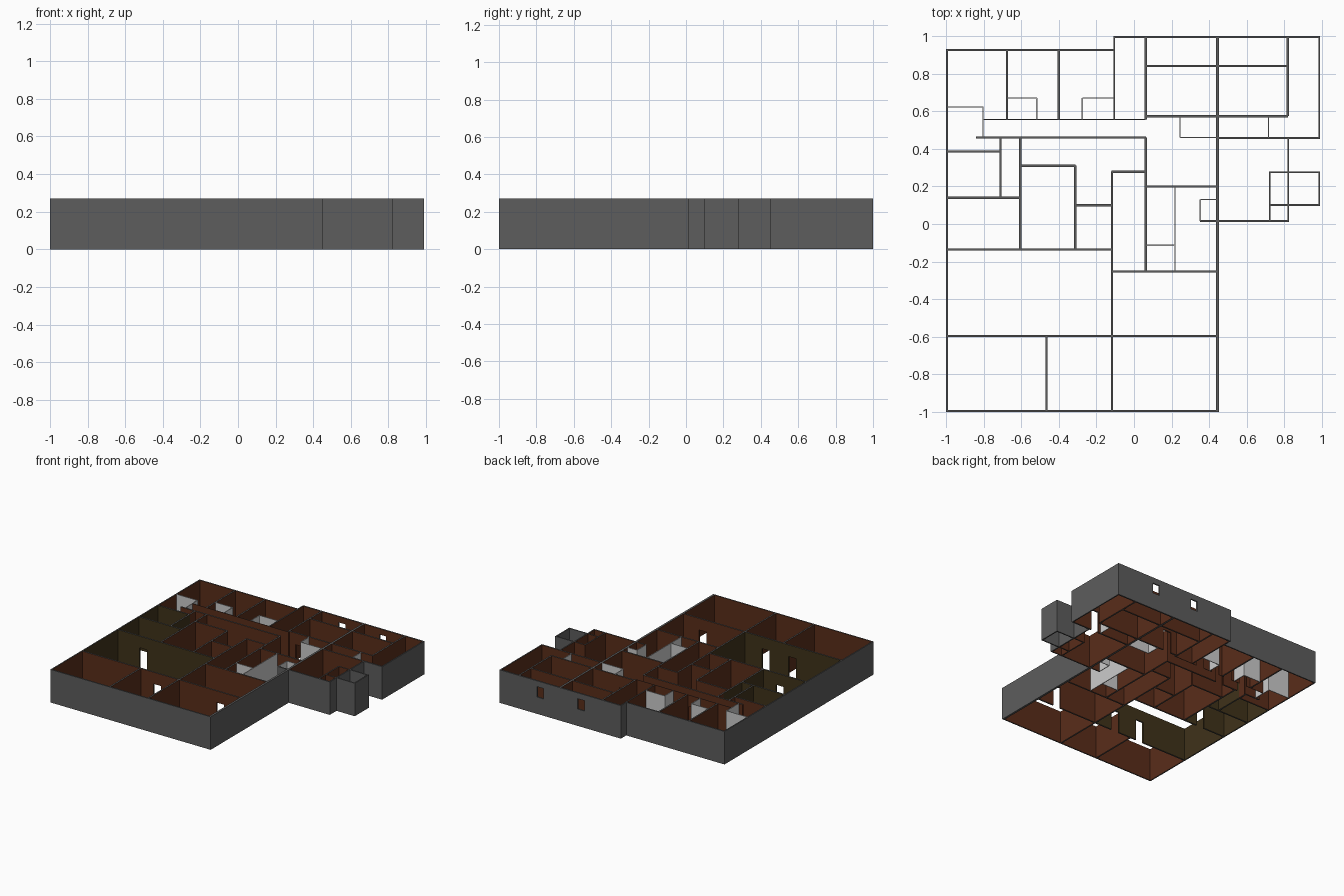
import bpy, bmesh
from mathutils import Vector

if "Cube" in bpy.data.objects:
    bpy.data.objects.remove(bpy.data.objects["Cube"])

H = 0.27            # wall height
DOOR_W, DOOR_H = 0.07, 0.175


def material(name, rgb):
    m = bpy.data.materials.new(name)
    m.diffuse_color = (*rgb, 1)
    m.use_nodes = True
    m.node_tree.nodes["Principled BSDF"].inputs["Base Color"].default_value = m.diffuse_color
    return m


MATS = [material("dark_grey", (0.11, 0.11, 0.11)),
        material("red_brown", (0.10, 0.026, 0.01)),
        material("olive_brown", (0.05, 0.032, 0.01))]

# Room zones as x0, y0, x1, y1
INSIDE = [(-1, -1, 0.45, 0.93), (-0.105, 0.46, 0.99, 1), (0.44, 0.015, 0.82, 0.46)]
OLIVE = [(-1, -0.6, -0.12, -0.135), (-1, -0.135, -0.605, 0.385)]
CUT_X = [-0.605, -0.117, 0.82]
CUT_Y = [-0.595, -0.135, 0.015, 0.385, 0.457, 0.925]


def within(p, zones):
    return any(a < p.x < c and b < p.y < d for a, b, c, d in zones)


def paint(f):
    """Tops and outer faces are grey, room faces brown."""
    if abs(f.normal.z) > 0.5:
        return 0
    p = f.calc_center_median() + f.normal * 0.012
    if within(p, OLIVE):
        return 2
    return 1 if within(p, INSIDE) else 0


def wall(name, axis, pos, a, b, doors=(), t=0.012, painted=True):
    """Extrude a wall elevation with door notches; axis is the run direction."""
    outline = [(a, 0)]
    for d in sorted(doors):
        l, r = d - DOOR_W / 2, d + DOOR_W / 2
        outline += [(l, 0), (l, DOOR_H), (r, DOOR_H), (r, 0)]
    outline += [(b, 0), (b, H), (a, H)]

    def place(u, z, off):
        return (u, pos + off, z) if axis == "x" else (pos + off, u, z)

    bm = bmesh.new()
    face = bm.faces.new([bm.verts.new(place(u, z, -t / 2)) for u, z in outline])
    new = bmesh.ops.extrude_face_region(bm, geom=[face])["geom"]
    shift = Vector((0, t, 0)) if axis == "x" else Vector((t, 0, 0))
    bmesh.ops.translate(bm, vec=shift,
                        verts=[v for v in new if isinstance(v, bmesh.types.BMVert)])
    if painted:
        # split long walls where one room colour meets another
        for c in (CUT_X if axis == "x" else CUT_Y):
            if a + 0.02 < c < b - 0.02:
                co = (c, 0, 0) if axis == "x" else (0, c, 0)
                no = (1, 0, 0) if axis == "x" else (0, 1, 0)
                bmesh.ops.bisect_plane(bm, geom=bm.verts[:] + bm.edges[:] + bm.faces[:],
                                       plane_co=co, plane_no=no)
    bmesh.ops.recalc_face_normals(bm, faces=bm.faces)
    bm.normal_update()
    me = bpy.data.meshes.new(name)
    if painted:
        for m in MATS:
            me.materials.append(m)
        for f in bm.faces:
            f.material_index = paint(f)
    bm.to_mesh(me)
    bm.free()
    ob = bpy.data.objects.new(name, me)
    bpy.context.collection.objects.link(ob)
    return ob


# Outer walls
back = wall("back_outer_wall", "x", 0.994, -0.11, 0.99)
for i, w in enumerate([(0.925, -1, -0.105), (-0.995, -1, 0.45), (0.015, 0.35, 0.825),
                       (0.102, 0.72, 0.99), (0.275, 0.72, 0.99)]):
    wall(f"outer_wall_x_{i}", "x", *w, t=0.01)
for i, w in enumerate([(-0.995, -1, 0.93), (0.985, 0.455, 1), (0.82, 0.01, 0.46),
                       (0.985, 0.10, 0.28), (-0.105, 0.555, 1), (0.722, 0.015, 0.28)]):
    wall(f"outer_wall_y_{i}", "y", *w, t=0.01)

# Room partitions running along x, with door positions
for i, w in enumerate([
        (0.84, 0.06, 0.82), (0.573, 0.06, 0.82, [0.16]),
        (0.46, -0.84, 0.065, [-0.66, -0.45]), (0.457, 0.44, 0.99, [0.77]),
        (0.385, -1, -0.71), (0.14, -1, -0.6), (-0.135, -1, -0.12, [-0.76]),
        (-0.595, -1, 0.45, [-0.55, -0.31, 0.26]), (-0.253, -0.12, 0.44),
        (0.31, -0.605, -0.31), (0.278, -0.12, 0.065), (0.1, -0.315, -0.12),
        (0.2, 0.06, 0.44)]):
    wall(f"partition_x_{i}", "x", *w)

# Room partitions running along y
for i, w in enumerate([
        (-0.675, 0.555, 0.93), (-0.4, 0.555, 0.93), (0.062, 0.555, 1),
        (0.818, 0.573, 1), (-0.71, 0.14, 0.46), (-0.605, -0.13, 0.46),
        (-0.312, -0.13, 0.31), (-0.117, -1, 0.28), (0.062, -0.253, 0.46),
        (-0.465, -1, -0.6)]):
    wall(f"partition_y_{i}", "y", *w)
wall("spine_wall", "y", 0.444, -1, 1, t=0.017)
wall("corridor_screen", "x", 0.555, -0.8, 0.06, [-0.6, -0.45, -0.33, -0.18], t=0.004)

# Thin plain grey closet and cubicle walls
for i, w in enumerate([(0.622, -1, -0.8), (0.67, -0.675, -0.515), (0.67, -0.275, -0.105),
                       (0.46, 0.245, 0.44), (0.13, 0.35, 0.44), (-0.113, 0.06, 0.22)]):
    wall(f"closet_wall_x_{i}", "x", *w, t=0.006, painted=False)
for i, w in enumerate([(-0.802, 0.46, 0.622), (-0.517, 0.555, 0.67), (-0.275, 0.555, 0.67),
                       (0.245, 0.46, 0.573), (0.715, 0.46, 0.573), (0.218, -0.253, 0.2),
                       (0.352, 0.015, 0.13)]):
    wall(f"closet_wall_y_{i}", "y", *w, t=0.006, painted=False)

# Window openings in the back wall
for x in (0.25, 0.62):
    bpy.ops.mesh.primitive_cube_add(size=1, location=(x, 0.994, 0.18))
    cutter = bpy.context.object
    cutter.name = "window_cutter"
    cutter.scale = (0.062, 0.1, 0.085)
    cutter.hide_render = True
    cutter.hide_viewport = True
    mod = back.modifiers.new("window", "BOOLEAN")
    mod.object = cutter
    mod.solver = "EXACT"
